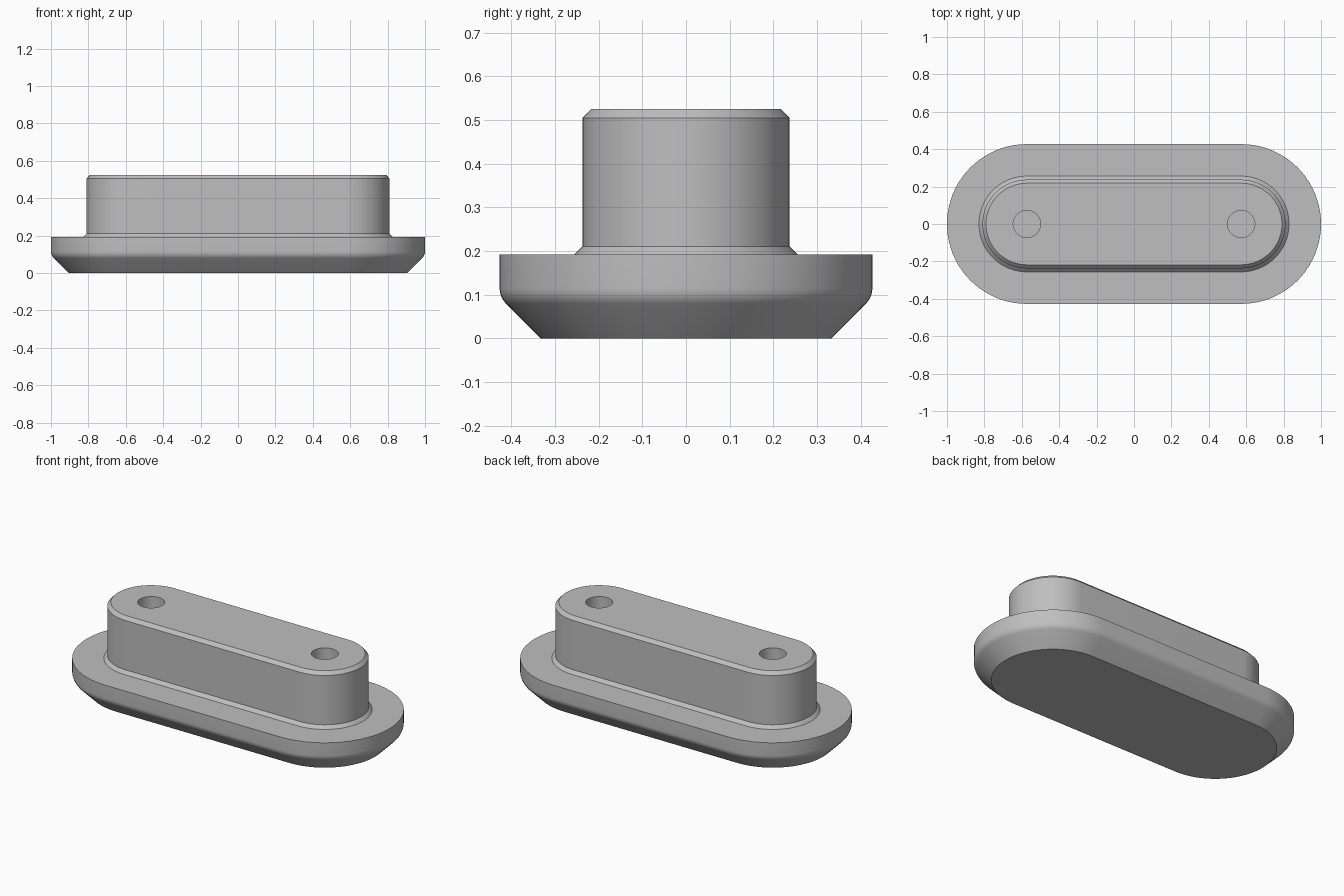
import bpy, bmesh
from math import pi, sin, cos, tan

if "Cube" in bpy.data.objects:
    bpy.data.objects.remove(bpy.data.objects["Cube"])

HALF = 0.573            # half distance between the end-arc centres
SEGS = 40               # segments per half circle
BORE_R, BORE_FLOOR = 0.073, 0.2

grey = bpy.data.materials.new("plain grey")
grey.use_nodes = True
colour = (0.52, 0.52, 0.52, 1)
grey.diffuse_color = colour
grey.node_tree.nodes["Principled BSDF"].inputs["Base Color"].default_value = colour

bm = bmesh.new()


def close_loop(verts):
    return [bm.edges.get((a, b)) or bm.edges.new((a, b))
            for a, b in zip(verts, verts[1:] + verts[:1])]


def slot_ring(radius, z):
    """Rounded slot outline, counter-clockwise from above."""
    ring = []
    for side in (1, -1):
        for i in range(SEGS + 1):
            a = -pi / 2 + pi * i / SEGS
            ring.append(bm.verts.new((side * (HALF + radius * cos(a)),
                                      side * radius * sin(a), z)))
    return ring


def circle_ring(x, radius, z):
    n = SEGS
    return [bm.verts.new((x + radius * cos(2 * pi * i / n),
                          radius * sin(2 * pi * i / n), z)) for i in range(n)]


def bridge(low, high):
    n = len(low)
    for i in range(n):
        j = (i + 1) % n
        bm.faces.new((low[i], low[j], high[j], high[i]))


# Flange: bevelled underside blended into the upright rim
RIM, FILLET = 0.427, 0.05
foot = 0.333
bend_z = RIM - foot + FILLET * tan(pi / 8)
profile = [(foot, 0)]
for i in range(6):
    a = -pi / 4 + pi / 4 * i / 5
    profile.append((RIM - FILLET + FILLET * cos(a), bend_z + FILLET * sin(a)))
# Raised stem: foot chamfer, wall and top chamfer
profile += [(RIM, 0.192), (0.256, 0.192), (0.237, 0.211),
            (0.237, 0.505), (0.218, 0.525)]

rings = [slot_ring(r, z) for r, z in profile]
for low, high in zip(rings, rings[1:]):
    bridge(low, high)
bm.faces.new(rings[0][::-1])

# Blind bores and the top face around them
top_edges = close_loop(rings[-1])
for side in (-1, 1):
    floor = circle_ring(side * HALF, BORE_R, BORE_FLOOR)
    mouth = circle_ring(side * HALF, BORE_R, profile[-1][1])
    bridge(mouth, floor)
    bm.faces.new(floor)
    top_edges += close_loop(mouth)
bmesh.ops.triangle_fill(bm, edges=top_edges, use_beauty=True, normal=(0, 0, 1))
bmesh.ops.recalc_face_normals(bm, faces=bm.faces[:])

mesh = bpy.data.meshes.new("flanged_slot_plug")
bm.to_mesh(mesh)
bm.free()
mesh.materials.append(grey)
plug = bpy.data.objects.new("flanged_slot_plug", mesh)
bpy.context.collection.objects.link(plug)

# Smooth the curves, keep the chamfer edges crisp
bpy.ops.object.select_all(action="DESELECT")
plug.select_set(True)
bpy.context.view_layer.objects.active = plug
bpy.ops.object.shade_smooth_by_angle(angle=pi / 6)
